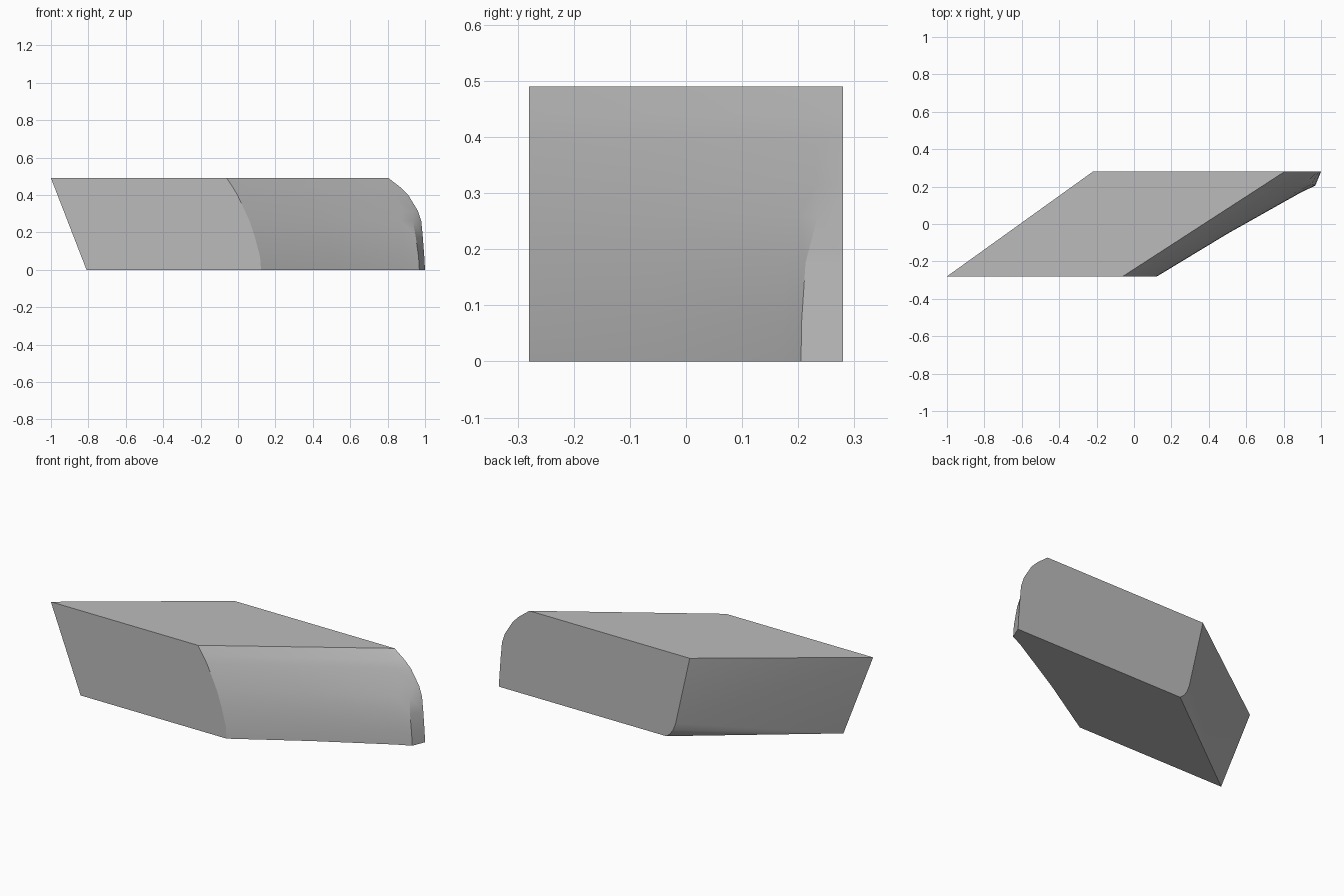
import bpy
import bmesh
import math

if "Cube" in bpy.data.objects:
    bpy.data.objects.remove(bpy.data.objects["Cube"], do_unlink=True)

# One plain grey for the whole block
grey = bpy.data.materials.new("plain grey")
grey.use_nodes = True
colour = (0.5, 0.5, 0.5, 1)
grey.diffuse_color = colour
grey.node_tree.nodes["Principled BSDF"].inputs["Base Color"].default_value = colour

DEPTH = 0.28
TOP = 0.49

# Levels of the rounded side: height, front x, back x, bulge, ridge y
levels = [
    (0.49, -0.06, 0.805, 0, 0.27),
    (0.44, -0.027, 0.87, 0, 0.27),
    (0.40, -0.003, 0.91, 0, 0.27),
    (0.315, 0.037, 0.962, 0.05, 0.265),
    (0.26, 0.062, 0.98, 0.35, 0.235),
    (0.176, 0.09, 0.988, 0.8, 0.213),
    (0.07, 0.118, 0.996, 0.98, 0.206),
    (0, 0.123, 1.0, 1, 0.205),
]

bm = bmesh.new()


def vert(x, y, z):
    return bm.verts.new((x, y, z))


# Rounded side, from front to back at each level
rows = []
for z, front_x, back_x, bulge, ridge in levels:
    def point(y, push):
        t = (y + DEPTH) / (2 * DEPTH)
        return vert(front_x + (back_x - front_x) * t + push * bulge, y, z)
    rows.append([point(-DEPTH, 0), point(-0.05, 0.02), point(ridge - 0.035, 0.067),
                 point(ridge, 0.087), point(DEPTH, 0)])
for upper, lower in zip(rows, rows[1:]):
    for i in range(len(upper) - 1):
        bm.faces.new((upper[i], lower[i], lower[i + 1], upper[i + 1]))

# Slanted side, with a small rounding at its lower back corner
front_top = vert(-1.0, -DEPTH, TOP)
front_low = vert(-0.81, -DEPTH, 0)
corner = [vert(x, DEPTH, z) for x, z in
          ((-0.22, TOP), (-0.13, 0.09), (-0.115, 0.05), (-0.095, 0.02), (-0.07, 0))]
bm.faces.new((front_top, corner[0], corner[1]))
bm.faces.new((front_top, corner[1], front_low))
for a, b in zip(corner[1:], corner[2:]):
    bm.faces.new((front_low, a, b))

# Flat top, bottom, front and back
bm.faces.new([front_top] + rows[0] + [corner[0]])
bm.faces.new([front_low] + rows[-1] + [corner[-1]])
bm.faces.new([front_top, front_low] + [row[0] for row in reversed(rows)])
bm.faces.new([row[-1] for row in rows] + corner[::-1])
bmesh.ops.recalc_face_normals(bm, faces=bm.faces[:])

mesh = bpy.data.meshes.new("slanted_block")
bm.to_mesh(mesh)
bm.free()
mesh.materials.append(grey)
block = bpy.data.objects.new("slanted_block", mesh)
bpy.context.collection.objects.link(block)

# Soft shading over the curve, crisp outer edges
bpy.ops.object.select_all(action='DESELECT')
block.select_set(True)
bpy.context.view_layer.objects.active = block
bpy.ops.object.shade_smooth_by_angle(angle=math.radians(20))
